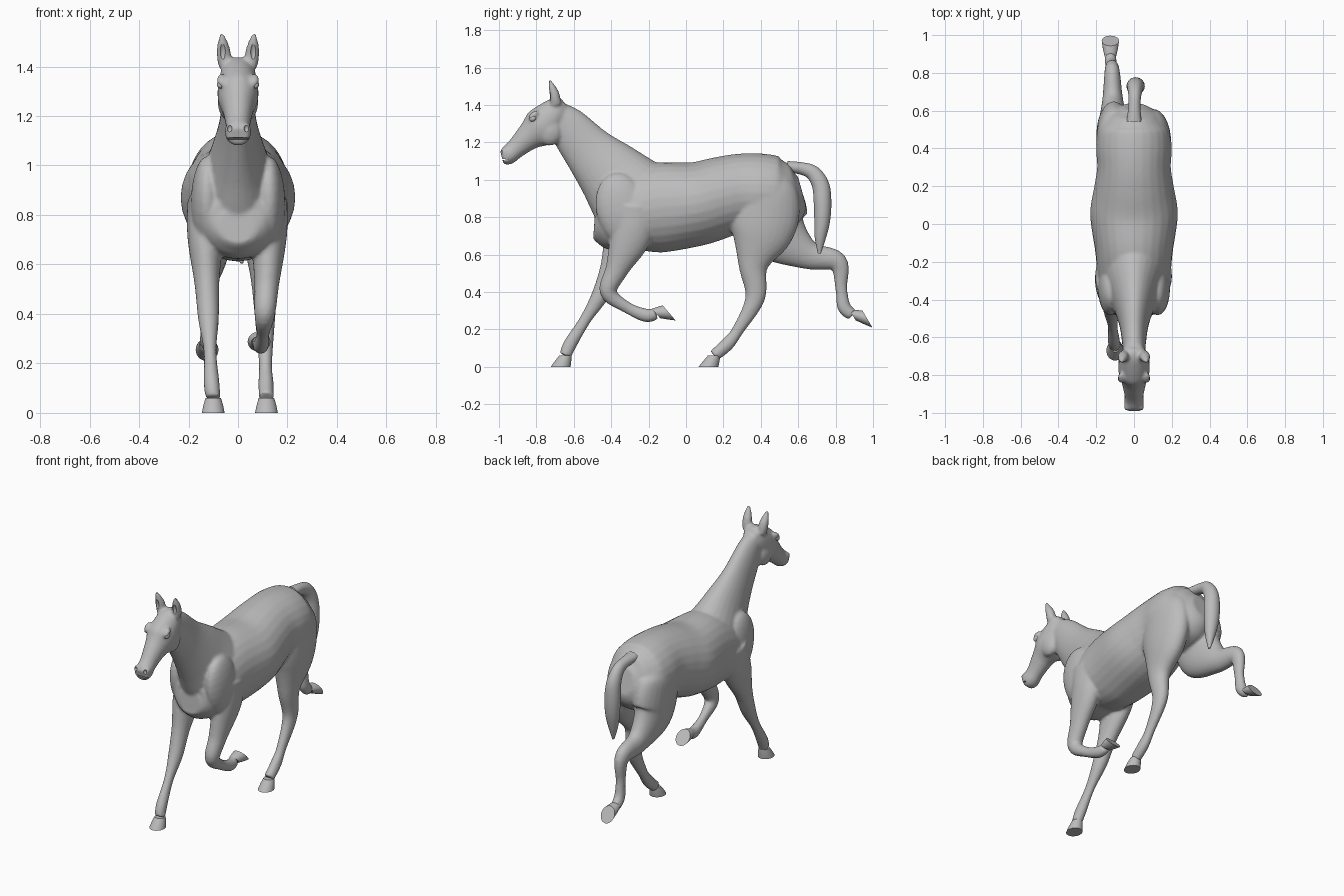
import bpy, bmesh, math
from mathutils import Vector, Matrix

if "Cube" in bpy.data.objects:
    bpy.data.objects.remove(bpy.data.objects["Cube"], do_unlink=True)

GREY = (0.5, 0.5, 0.5, 1)
coat = bpy.data.materials.new("plain_grey")
coat.use_nodes = True
coat.diffuse_color = GREY
coat.node_tree.nodes["Principled BSDF"].inputs["Base Color"].default_value = GREY


def catmull(before, start, end, after, t):
    """Smooth blend between two stations, guided by their neighbours."""
    leaving = (end - before) / 2
    arriving = (after - start) / 2
    bend = (end - start) * 3 - leaving * 2 - arriving
    settle = (start - end) * 2 + leaving + arriving
    return start + leaving * t + bend * t ** 2 + settle * t ** 3


def loft(bm, stations, x_start=0, x_end=0, axis=None, steps=6, sides=28):
    """Skin elliptical rings; a station is y, z, half width, half depth."""
    keys = [Vector(station) for station in stations]
    last = len(keys) - 1
    path = []
    for i in range(last):
        before, after = keys[max(i - 1, 0)], keys[min(i + 2, last)]
        for k in range(steps):
            path.append(catmull(before, keys[i], keys[i + 1], after, k / steps))
    path.append(keys[-1])
    end = len(path) - 1
    side = Vector((1, 0, 0))
    rings = []
    for i, (y, z, width, depth) in enumerate(path):
        travel = path[min(i + 1, end)] - path[max(i - 1, 0)]
        along = Vector(axis) if axis else Vector((0, travel[0], travel[1]))
        up = along.normalized().cross(side)
        centre = Vector((x_start + (x_end - x_start) * i / end, y, z))
        ring = []
        for k in range(sides):
            angle = math.tau * k / sides
            offset = side * width * math.cos(angle) + up * depth * math.sin(angle)
            ring.append(bm.verts.new(centre + offset))
        rings.append(ring)
    for ring, following in zip(rings, rings[1:]):
        for k in range(sides):
            bm.faces.new((ring[k - 1], ring[k], following[k], following[k - 1]))
    bm.faces.new(rings[0])
    bm.faces.new(rings[-1])


def blob(bm, centre, size, tilt=0):
    """Add a tilted ellipsoid."""
    place = Matrix.Translation(centre) @ Matrix.Rotation(tilt, 4, "X")
    stretch = Matrix.Diagonal((*size, 1))
    bmesh.ops.create_uvsphere(bm, u_segments=24, v_segments=14, radius=1,
                              matrix=place @ stretch)


def finish(name, bm):
    """Turn a bmesh into a coated object."""
    bmesh.ops.recalc_face_normals(bm, faces=bm.faces)
    mesh = bpy.data.meshes.new(name)
    bm.to_mesh(mesh)
    bm.free()
    mesh.materials.append(coat)
    ob = bpy.data.objects.new(name, mesh)
    bpy.context.collection.objects.link(ob)
    return ob


def activate(ob):
    bpy.ops.object.select_all(action="DESELECT")
    ob.select_set(True)
    bpy.context.view_layer.objects.active = ob


def smooth(ob, degrees=45):
    activate(ob)
    bpy.ops.object.shade_smooth_by_angle(angle=math.radians(degrees))


def leg(bm, name, joints, girth, x_top, x_hoof, sole, facing):
    """Loft a leg through its joints, then add a hoof ending in a flat sole."""
    stations = [(*joint, *size) for joint, size in zip(joints, girth)]
    loft(bm, stations, x_top, x_hoof)
    coronet, ground = Vector(joints[-1]), Vector(sole)
    hoof = bmesh.new()
    loft(hoof, [(*coronet, .031, .033), (*coronet.lerp(ground, .5), .04, .044),
                (*ground, .046, .053)], x_hoof, x_hoof, facing, steps=2)
    smooth(finish(name + "_hoof", hoof))


body = bmesh.new()

# Barrel, chest and rump
loft(body, [
    (-.49, .77, .07, .07), (-.47, .77, .12, .12), (-.4, .78, .17, .165),
    (-.3, .82, .19, .205), (-.15, .85, .205, .24), (.05, .87, .232, .225),
    (.2, .91, .21, .215), (.3, .93, .195, .21), (.4, .93, .2, .21),
    (.5, .92, .185, .2), (.58, .93, .13, .155), (.62, .94, .06, .08)])

# Neck
loft(body, [
    (-.18, .82, .15, .23), (-.28, .9, .165, .235), (-.4, 1.03, .115, .187),
    (-.52, 1.155, .078, .14), (-.635, 1.29, .062, .107), (-.7, 1.36, .055, .07)])

# Head from poll to muzzle
loft(body, [
    (-.645, 1.4, .04, .04), (-.69, 1.37, .07, .075), (-.77, 1.285, .083, .105),
    (-.84, 1.23, .064, .074), (-.91, 1.167, .05, .054),
    (-.955, 1.13, .053, .051), (-.985, 1.12, .042, .036)])
blob(body, (0, -.935, 1.105), (.03, .035, .02), .5)

# Cheeks, brows, nostril wings, shoulders and ears
for s in (-1, 1):
    blob(body, (s * .04, -.73, 1.26), (.042, .07, .078))
    blob(body, (s * .066, -.815, 1.345), (.02, .034, .018), .7)
    blob(body, (s * .034, -.968, 1.148), (.019, .024, .022))
    blob(body, (s * .125, -.34, .84), (.066, .14, .2), .25)
    loft(body, [(-.695, 1.4, .026, .03), (-.703, 1.455, .029, .027),
                (-.718, 1.5, .02, .018), (-.732, 1.537, .005, .006)], s * .053, s * .066)

# Half width and half depth at each joint, shoulder or hip down to coronet
fore_girth = [(.06, .12), (.068, .11), (.066, .103), (.05, .062), (.042, .046),
              (.026, .031), (.032, .036), (.03, .032)]
hind_girth = [(.05, .09), (.09, .165), (.093, .187), (.085, .163), (.056, .08),
              (.04, .053), (.027, .032), (.031, .036), (.03, .032)]

# Left foreleg folded, right foreleg planted
leg(body, "front_left",
    [(-.27, .86), (-.28, .75), (-.31, .66), (-.37, .52), (-.415, .4),
     (-.32, .32), (-.215, .275), (-.16, .285)],
    fore_girth, .14, .085, (-.09, .288), (0, .76, .65))
leg(body, "front_right",
    [(-.27, .86), (-.3, .75), (-.34, .66), (-.4, .52), (-.46, .38),
     (-.54, .25), (-.62, .12), (-.645, .06)],
    fore_girth, -.145, -.1, (-.67, 0), (0, 0, -1))

# Left hind leg planted, right hind leg kicked back
leg(body, "hind_left",
    [(.43, 1.05), (.43, .95), (.42, .82), (.4, .7), (.36, .54), (.37, .37),
     (.28, .2), (.22, .12), (.15, .06)],
    hind_girth, .1, .115, (.12, 0), (0, 0, -1))
leg(body, "hind_right",
    [(.43, 1.05), (.43, .95), (.46, .83), (.5, .71), (.65, .6), (.81, .56),
     (.83, .42), (.845, .32), (.89, .277)],
    hind_girth, -.1, -.125, (.97, .255), (0, .85, .5))

# Fuse the parts into one skin
horse = finish("horse_body", body)
activate(horse)
skin = horse.modifiers.new("skin", "REMESH")
skin.mode = "VOXEL"
skin.voxel_size = .009
soften = horse.modifiers.new("soften", "SMOOTH")
soften.factor = .5
soften.iterations = 5
for modifier in ("skin", "soften"):
    bpy.ops.object.modifier_apply(modifier=modifier)

# Hollow the ears and nostrils, slit the mouth
hollows = bmesh.new()
for s in (-1, 1):
    blob(hollows, (s * .062, -.737, 1.462), (.013, .016, .036), .2)
    blob(hollows, (s * .034, -.99, 1.152), (.01, .012, .017), .4)
blob(hollows, (0, -.975, 1.108), (.07, .035, .004), -.15)
cutter = finish("hollow_cutter", hollows)
cutter.hide_render = True
carve = horse.modifiers.new("carve", "BOOLEAN")
carve.operation = "DIFFERENCE"
carve.object = cutter
activate(horse)
bpy.ops.object.modifier_apply(modifier="carve")
bpy.data.objects.remove(cutter, do_unlink=True)
smooth(horse)

# Tail
tail = bmesh.new()
loft(tail, [
    (.54, 1.07, .04, .03), (.62, 1.06, .032, .033), (.68, 1.035, .034, .04),
    (.72, .97, .042, .046), (.73, .88, .048, .047), (.728, .78, .044, .042),
    (.718, .69, .03, .03), (.713, .605, .006, .008)], 0, .015)
smooth(finish("tail", tail))

# Eyes
for s, name in ((1, "left_eye"), (-1, "right_eye")):
    eye = bmesh.new()
    blob(eye, (s * .071, -.818, 1.328), (.014, .02, .015), .6)
    smooth(finish(name, eye))
